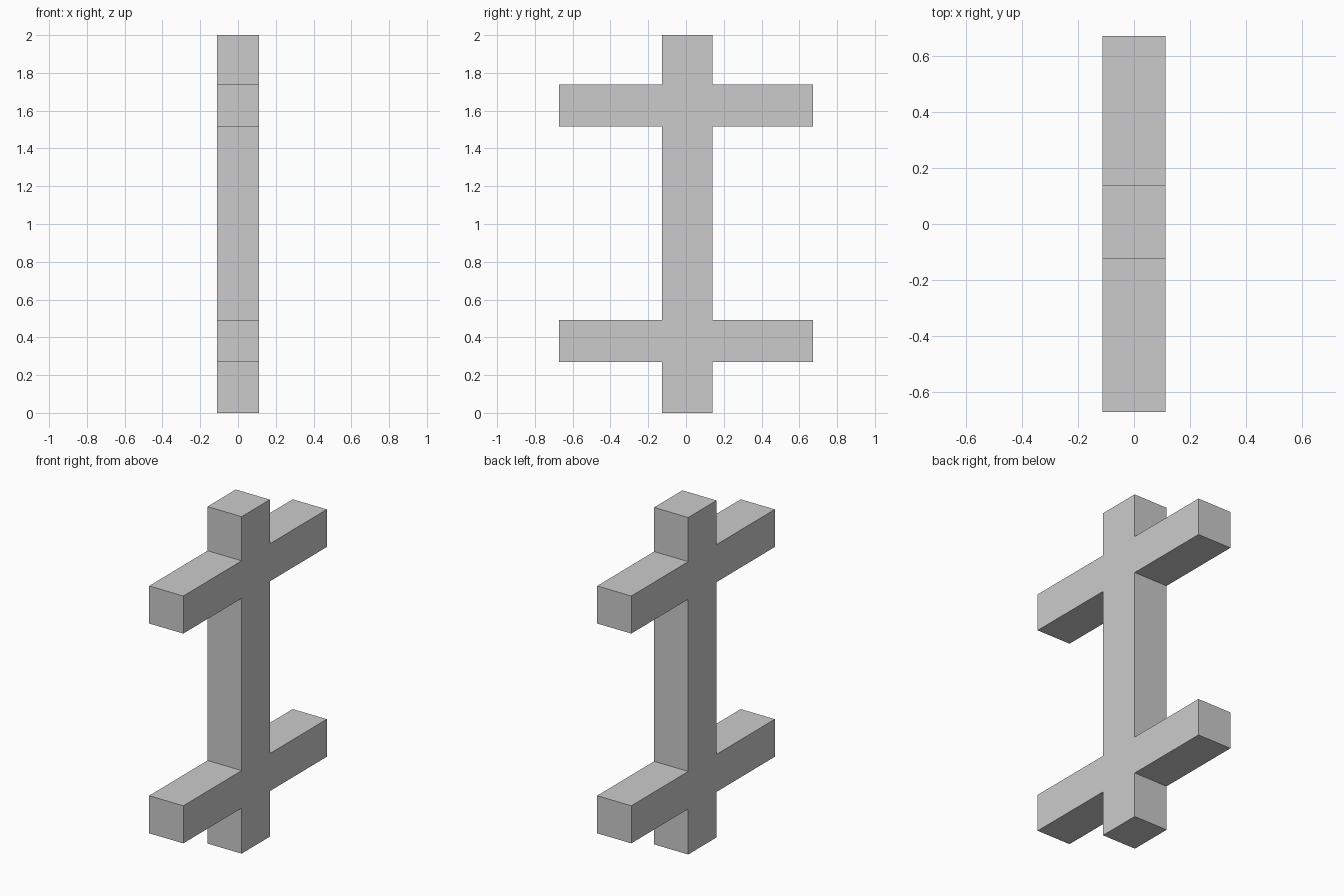
import bpy, bmesh

if "Cube" in bpy.data.objects:
    bpy.data.objects.remove(bpy.data.objects["Cube"])

HALF_X = 0.112                  # half thickness
ARM_Y = 0.673                   # reach of the arms
POST_BACK, POST_FRONT = 0.139, -0.126
ARMS = [(0.27, 0.493), (1.515, 1.738)]   # bottom and top of each arm pair
HEIGHT = 2.0


def side_profile(post_y, arm_y):
    """Upward outline of one side of the post, stepping out at each arm."""
    pts = [(post_y, 0.0)]
    for low, high in ARMS:
        pts += [(post_y, low), (arm_y, low), (arm_y, high), (post_y, high)]
    return pts + [(post_y, HEIGHT)]


# Double-armed post: one outline in the YZ plane, extruded along X
outline = side_profile(POST_BACK, ARM_Y) + side_profile(POST_FRONT, -ARM_Y)[::-1]
bm = bmesh.new()
face = bm.faces.new([bm.verts.new((-HALF_X, y, z)) for y, z in outline])
new = bmesh.ops.extrude_face_region(bm, geom=[face])["geom"]
bmesh.ops.translate(bm, vec=(2 * HALF_X, 0, 0),
                    verts=[v for v in new if isinstance(v, bmesh.types.BMVert)])
bmesh.ops.recalc_face_normals(bm, faces=bm.faces)

mesh = bpy.data.meshes.new("double_armed_post")
bm.to_mesh(mesh)
bm.free()
bpy.context.collection.objects.link(bpy.data.objects.new("double_armed_post", mesh))
